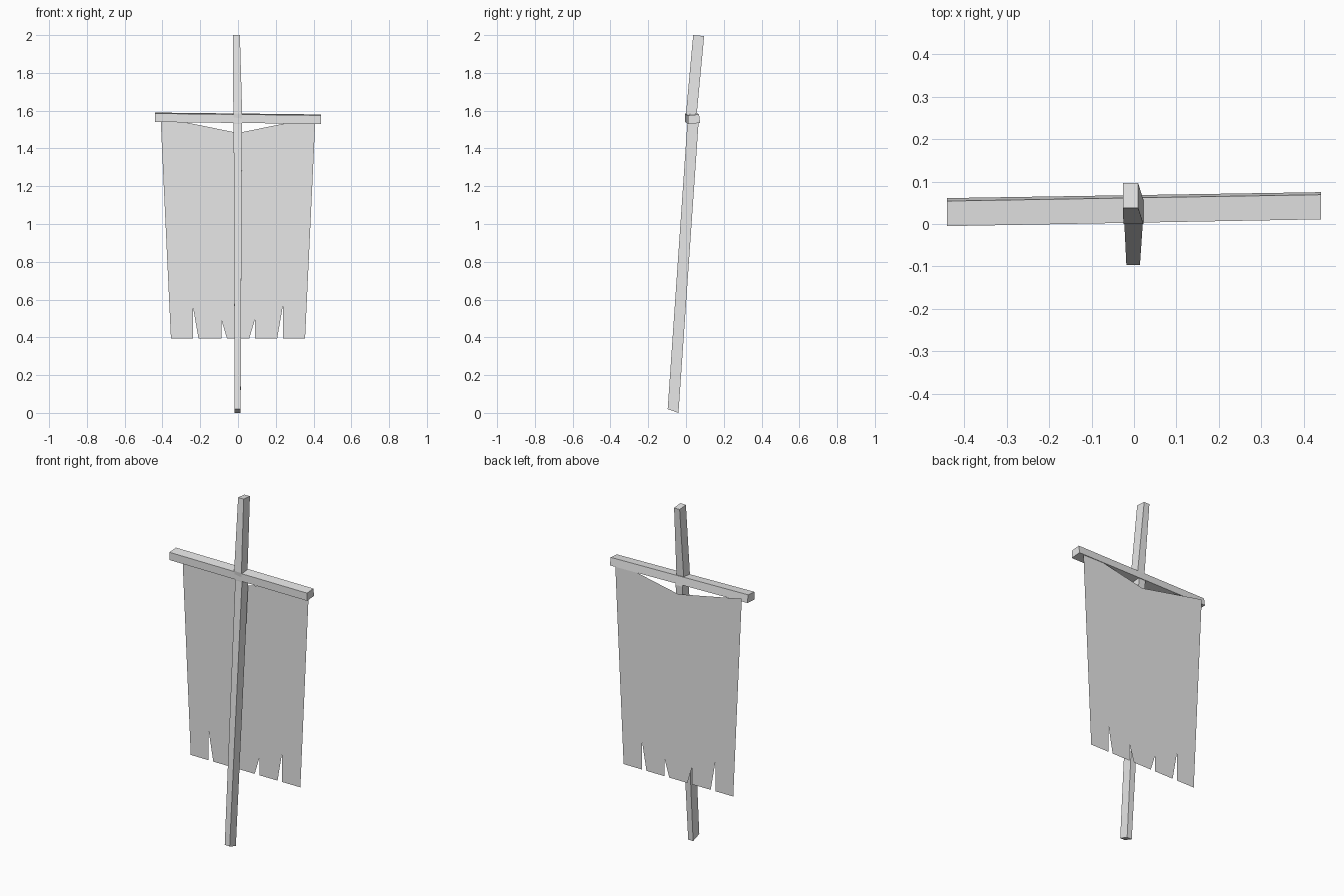
import bpy
import bmesh

old = bpy.data.objects.get("Cube")
if old:
    bpy.data.objects.remove(old, do_unlink=True)

grey = bpy.data.materials.new("plain_grey")
grey.use_nodes = True
grey.diffuse_color = (0.8, 0.8, 0.8, 1)
grey.node_tree.nodes["Principled BSDF"].inputs["Base Color"].default_value = (0.8, 0.8, 0.8, 1)


def add_object(name, bm):
    mesh = bpy.data.meshes.new(name)
    bm.to_mesh(mesh)
    bm.free()
    mesh.materials.append(grey)
    obj = bpy.data.objects.new(name, mesh)
    bpy.context.collection.objects.link(obj)
    return obj


def beam(name, sections):
    """Loft four-cornered sections into a closed, slightly uneven beam."""
    bm = bmesh.new()
    rings = [[bm.verts.new(p) for p in section] for section in sections]
    for a, b in zip(rings, rings[1:]):
        for i in range(4):
            j = (i + 1) % 4
            bm.faces.new((a[i], a[j], b[j], b[i]))
    bm.faces.new(rings[0])
    bm.faces.new(rings[-1])
    bmesh.ops.recalc_face_normals(bm, faces=bm.faces)
    return add_object(name, bm)


def level(x0, x1, y0, y1, z_front, z_back):
    return [(x0, y0, z_front), (x1, y0, z_front), (x1, y1, z_back), (x0, y1, z_back)]


# Leaning pole, kinked where the crossbar hides the joint
beam("pole", [
    level(-0.018, 0.014, -0.097, -0.04, 0.02, 0.0),
    level(-0.023, 0.021, 0.007, 0.066, 1.53, 1.53),
    level(-0.025, 0.022, 0.0, 0.057, 1.585, 1.585),
    level(-0.026, 0.01, 0.038, 0.096, 2.0, 1.995),
])

# Crossbar, slightly turned, with a leaning back side
beam("crossbar", [
    [(-0.44, -0.005, 1.54), (-0.44, 0.061, 1.545), (-0.44, 0.054, 1.59), (-0.44, -0.005, 1.585)],
    [(0.44, 0.011, 1.53), (0.44, 0.075, 1.535), (0.44, 0.069, 1.58), (0.44, 0.011, 1.575)],
])

# Thin cloth: sagging top, tapered sides, slotted lower hem
HEM, SLOT_TOP, TAPER_END = 0.393, 0.565, 0.62
outline = [(-0.355, TAPER_END), (-0.355, HEM)]
for centre in (-0.224, -0.073, 0.074, 0.222):
    left, right = centre - 0.015, centre + 0.015
    outline += [(left, HEM), (left, SLOT_TOP), (right, SLOT_TOP), (right, HEM)]
outline += [(0.355, HEM), (0.355, TAPER_END), (0.41, 1.565), (0, 1.482), (-0.41, 1.565)]
bm = bmesh.new()
bm.faces.new([bm.verts.new((x, 0.07, z)) for x, z in outline])
bmesh.ops.triangulate(bm, faces=bm.faces[:])
add_object("banner", bm)
